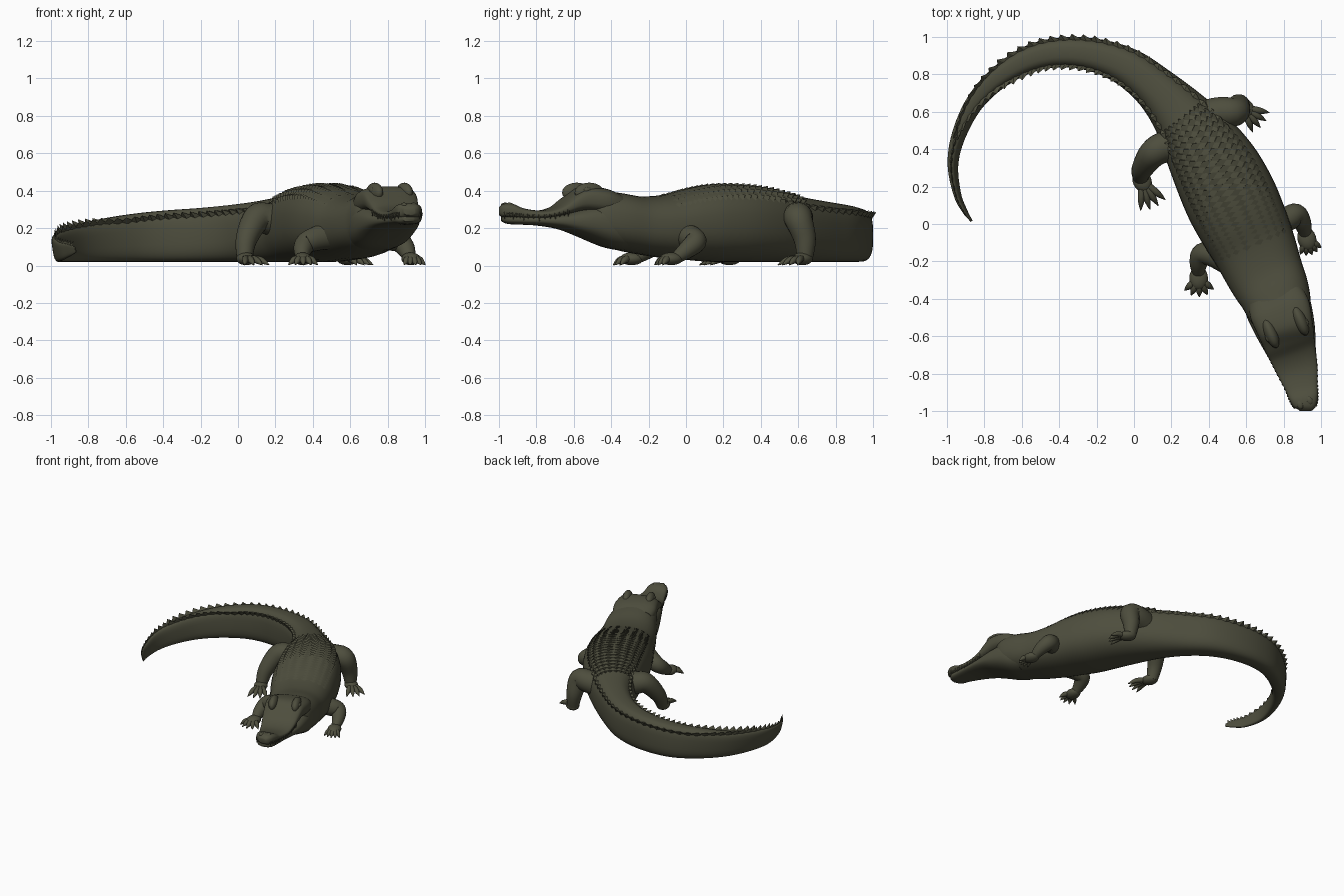
import bpy, bmesh, math
from mathutils import Vector, Matrix

cube = bpy.data.objects.get("Cube")
if cube:
    bpy.data.objects.remove(cube)

hide = bpy.data.materials.new("dark olive hide")
hide.use_nodes = True
COLOUR = (0.075, 0.075, 0.047, 1)
hide.diffuse_color = COLOUR
bsdf = hide.node_tree.nodes["Principled BSDF"]
bsdf.inputs["Base Color"].default_value = COLOUR
bsdf.inputs["Roughness"].default_value = 0.8


def finish(name, bm, angle=50):
    bmesh.ops.recalc_face_normals(bm, faces=bm.faces)
    mesh = bpy.data.meshes.new(name)
    bm.to_mesh(mesh)
    bm.free()
    mesh.materials.append(hide)
    mesh.shade_smooth()
    mesh.set_sharp_from_angle(angle=math.radians(angle))
    obj = bpy.data.objects.new(name, mesh)
    bpy.context.collection.objects.link(obj)
    return obj


def sample(rows, t):
    """Smooth interpolation through rows of numbers at position t."""
    last = len(rows) - 1
    t = min(max(t, 0), last)
    i = min(int(t), last - 1)
    u = t - i
    a, b, c, d = (rows[min(max(k, 0), last)] for k in range(i - 1, i + 3))
    return [q + u / 2 * (r - p + u * (2 * p - 5 * q + 4 * r - s + u * (3 * q - p - 3 * r + s)))
            for p, q, r, s in zip(a, b, c, d)]


def surface(rows, t, angle, power=2.4):
    """Point on a lofted form; angle runs from the top towards the left side."""
    x, y, half, low, high = sample(rows, t)
    ahead, behind = sample(rows, t - 0.05), sample(rows, t + 0.05)
    fwd = Vector((ahead[0] - behind[0], ahead[1] - behind[1], 0)).normalized()
    left = Vector((-fwd.y, fwd.x, 0))
    s, c = math.sin(angle), math.cos(angle)
    power += min(0.7, max(0, t - 9) * 0.2)  # the tail is boxier than the trunk
    across = math.copysign(abs(s) ** (2 / power), s) * half
    up = math.copysign(abs(c) ** (2 / power), c) * (high - low) / 2
    across += up * max(0, t - 14) * 0.04  # the tail end leans outwards
    point = Vector((x, y, (low + high) / 2 + up)) + left * across
    normal = (left * s + Vector((0, 0, c))).normalized()
    return point, normal, fwd


def skin(bm, rings):
    rings = [[bm.verts.new(p) for p in ring] for ring in rings]
    n = len(rings[0])
    for a, b in zip(rings, rings[1:]):
        for k in range(n):
            bm.faces.new((a[k], a[(k + 1) % n], b[(k + 1) % n], b[k]))
    bm.faces.new(rings[0])
    bm.faces.new(rings[-1])


def loft(name, rows, power=2.4, per=6, sides=36):
    bm = bmesh.new()
    count = (len(rows) - 1) * per
    skin(bm, [[surface(rows, i / per, math.tau * k / sides, power)[0] for k in range(sides)]
              for i in range(count + 1)])
    return finish(name, bm)


def tube(bm, rows, per=5, sides=14):
    rings, old = [], None
    count = (len(rows) - 1) * per
    for i in range(count + 1):
        t = i / per
        *p, r = sample(rows, t)
        way = Vector(sample(rows, t + 0.05)[:3]) - Vector(sample(rows, t - 0.05)[:3])
        way.normalize()
        if old is None:
            side = way.orthogonal().normalized()
        else:
            side = old.rotation_difference(way) @ side
        old = way
        other = way.cross(side)
        rings.append([Vector(p) + (side * math.cos(a) + other * math.sin(a)) * r
                      for a in (math.tau * k / sides for k in range(sides))])
    skin(bm, rings)


def ball(bm, centre, size, turn=0):
    matrix = (Matrix.Translation(centre) @ Matrix.Rotation(turn, 4, 'Z')
              @ Matrix.Diagonal((*size, 1)))
    bmesh.ops.create_uvsphere(bm, u_segments=20, v_segments=12, radius=1, matrix=matrix)


def scute(bm, t, angle, dt, da, height, sweep):
    """A keeled scale: a diamond on the hide with a peak swept back."""
    base = [surface(TRUNK, t + u * dt, angle + v * da)[0]
            for u, v in ((-1, 0), (0, 1), (1, 0), (0, -1))]
    point, normal, fwd = surface(TRUNK, t, angle)
    sunk = [bm.verts.new(p - normal * 0.003) for p in base]
    peak = bm.verts.new(point + normal * height - fwd * sweep)
    for k in range(4):
        bm.faces.new((sunk[k], sunk[(k + 1) % 4], peak))
    bm.faces.new(sunk)


# Trunk and tail: x, y, half width, underside, top
TRUNK = [
    (.80, -.53, .12, .17, .36), (.785, -.48, .165, .12, .4), (.75, -.37, .19, .085, .39),
    (.695, -.25, .208, .06, .37), (.64, -.12, .225, .04, .378), (.583, 0, .24, .03, .41),
    (.52, .13, .248, .02, .432), (.445, .28, .238, .02, .432), (.355, .43, .208, .02, .412),
    (.25, .58, .16, .02, .372), (.12, .72, .122, .02, .345), (-.03, .835, .105, .02, .325),
    (-.2, .9, .09, .02, .308), (-.38, .918, .08, .02, .295), (-.55, .885, .073, .02, .278),
    (-.72, .785, .06, .02, .25), (-.85, .65, .047, .02, .215), (-.935, .48, .035, .02, .183),
    (-.968, .32, .024, .02, .155), (-.945, .16, .016, .03, .125), (-.905, .07, .01, .05, .115),
    (-.868, .015, .003, .07, .1)]
loft("trunk_and_tail", TRUNK)

# Head
UPPER = [
    (.915, -1, .03, .27, .31), (.915, -.975, .06, .255, .33), (.908, -.93, .077, .25, .33),
    (.895, -.87, .088, .25, .305), (.873, -.78, .11, .25, .295), (.85, -.7, .125, .262, .318),
    (.83, -.635, .138, .275, .37), (.81, -.56, .15, .285, .42), (.78, -.46, .163, .27, .415),
    (.75, -.38, .15, .24, .385)]
LOWER = [
    (.912, -.985, .03, .235, .265), (.908, -.95, .065, .222, .272), (.895, -.87, .082, .218, .268),
    (.872, -.78, .104, .212, .268), (.842, -.67, .134, .192, .282), (.81, -.56, .16, .15, .315),
    (.77, -.44, .176, .1, .34), (.74, -.35, .17, .08, .33)]
loft("upper_jaw", UPPER, 2.9)
loft("lower_jaw", LOWER, 2.6)

# Brows, eyes and nostrils
HEADING = math.atan2(-.9, .38)
for label, sign in (("left", 1), ("right", -1)):
    out = Vector((.9, .38, 0)) * sign
    mid = Vector((.81, -.55, 0))
    bm = bmesh.new()
    ball(bm, mid + out * .088 + Vector((0, 0, .39)), (.085, .035, .053), HEADING)
    finish(label + "_brow", bm)
    bm = bmesh.new()
    ball(bm, mid + out * .11 + Vector((.008, -.018, .402)), (.025, .016, .018), HEADING)
    finish(label + "_eye", bm)
    bm = bmesh.new()
    ball(bm, Vector((.913, -.955, .324)) + out * .028, (.024, .018, .012), HEADING)
    finish(label + "_nostril", bm)

# Teeth along the mouth line
bm = bmesh.new()
for sign in (1, -1):
    for i in range(16):
        x, y, z = surface(UPPER, 1 + i * 0.3, sign * 1.9, 2.9)[0]
        length = 0.016 if i % 3 else 0.026
        tube(bm, [(x, y, z + .01, .008), (x, y, z - length, .001)], per=1, sides=6)
finish("teeth", bm)

# Low transverse rows of keeled scales over the back
bm = bmesh.new()
for row in range(24):
    t = 4 + row * 0.21
    spread = 1 if t < 8 else 1 - (t - 8) * 0.3
    for col in range(-4, 4):
        scute(bm, t, (col + 0.5) * 0.25 * spread, 0.14, 0.17 * spread, 0.009, 0.024)
finish("back_scales", bm, 60)

# Twin tail crests that merge towards the tip
bm = bmesh.new()
for i in range(44):
    t = 8 + i * 0.29
    lean = 0.9 * min(1, max(0, (17.5 - t) / 3))
    tall = min(0.034, 0.01 + (t - 8) * 0.006) * (1 if t < 18 else 0.7)
    for side in ((1, -1) if lean > 0.1 else (0,)):
        scute(bm, t, side * lean, 0.2, 0.16, tall, tall * 0.7)
finish("tail_crests", bm, 20)


def leg(name, limb, heading, toes, reach, spread):
    """Limb tube, flat palm and a fan of clawed toes."""
    bm = bmesh.new()
    tube(bm, limb, sides=20)
    x, y = limb[-1][:2]
    turn = math.radians(heading)
    palm = Vector((x + math.cos(turn) * .02, y + math.sin(turn) * .02, .036))
    ball(bm, palm, (.064, .05, .034), turn)
    for k in range(toes):
        a = turn + (k - (toes - 1) / 2) * spread
        way = Vector((math.cos(a), math.sin(a), 0))
        path = [(0, .038, .02), (.5, .034, .019), (.75, .022, .015), (1, .003, .002)]
        tube(bm, [(palm.x + way.x * reach * f, palm.y + way.y * reach * f, z, r)
                  for f, z, r in path], per=3, sides=10)
    finish(name, bm)


leg("front_left_leg", [(.74, -.02, .17, .07), (.825, .03, .145, .066), (.868, .05, .125, .058),
                       (.9, .005, .085, .048), (.918, -.06, .035, .03)], -72, 5, .09, .36)
leg("front_right_leg", [(.52, -.2, .17, .08), (.425, -.165, .145, .066), (.365, -.16, .12, .058),
                        (.345, -.21, .08, .048), (.345, -.27, .035, .03)], -88, 5, .1, .45)
leg("hind_left_leg", [(.36, .56, .23, .1), (.46, .595, .25, .085), (.54, .6, .25, .076),
                      (.56, .635, .14, .06), (.57, .635, .035, .042)], -40, 4, .14, .34)
leg("hind_right_leg", [(.25, .43, .23, .1), (.16, .41, .25, .085), (.1, .375, .25, .076),
                       (.045, .295, .14, .058), (.035, .25, .035, .042)], -66, 4, .16, .31)
